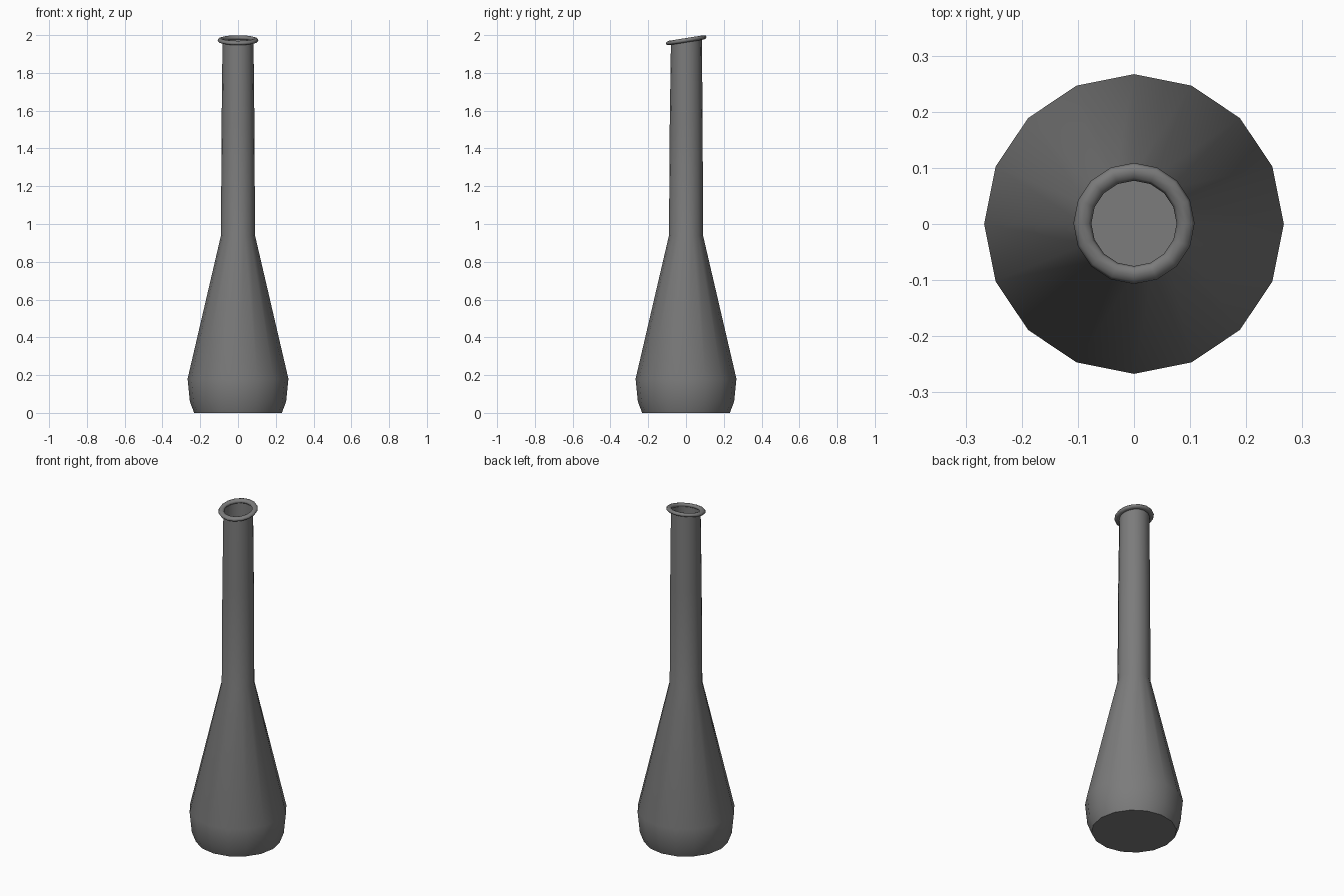
import bpy, bmesh, math

if "Cube" in bpy.data.objects:
    bpy.data.objects.remove(bpy.data.objects["Cube"])

SIDES = 16
TILT = 0.16  # slope of the mouth, rising towards the back

# Dark grey surface
dark = bpy.data.materials.new("dark_grey")
dark.diffuse_color = (0.2, 0.2, 0.2, 1)
dark.use_nodes = True
dark.node_tree.nodes["Principled BSDF"].inputs["Base Color"].default_value = dark.diffuse_color


def lathe(name, rings, cap_bottom=False, closed=False, angle=35):
    """Rings are (radius, height, slope, y offset)."""
    bm = bmesh.new()
    loops = []
    for r, z, slope, oy in rings:
        loop = []
        for i in range(SIDES):
            a = 2 * math.pi * i / SIDES
            x, y = r * math.cos(a), r * math.sin(a)
            loop.append(bm.verts.new((x, y + oy, z + slope * y)))
        loops.append(loop)
    pairs = list(zip(loops, loops[1:]))
    if closed:
        pairs.append((loops[-1], loops[0]))
    for lo, hi in pairs:
        for i in range(SIDES):
            j = (i + 1) % SIDES
            bm.faces.new((lo[i], lo[j], hi[j], hi[i]))
    if cap_bottom:
        bm.faces.new(loops[0][::-1])
    bmesh.ops.recalc_face_normals(bm, faces=bm.faces)
    mesh = bpy.data.meshes.new(name)
    bm.to_mesh(mesh)
    bm.free()
    mesh.materials.append(dark)
    obj = bpy.data.objects.new(name, mesh)
    bpy.context.collection.objects.link(obj)
    bpy.ops.object.select_all(action='DESELECT')
    obj.select_set(True)
    bpy.context.view_layer.objects.active = obj
    bpy.ops.object.shade_smooth_by_angle(angle=math.radians(angle))
    return obj


# Hollow body: rounded foot, conical shoulder, long tapering neck
lathe("bottle_body", [
    (0.232, 0.0, 0, 0),
    (0.255, 0.06, 0, 0),
    (0.267, 0.18, 0, 0),
    (0.090, 0.94, 0, 0),
    (0.087, 1.53, 0, 0.001),
    (0.082, 1.967, TILT, 0.002),
], cap_bottom=True)

# Rounded, tilted lip around the mouth
lip = []
for k in range(8):
    a = 2 * math.pi * k / 8
    lip.append((0.092 + 0.016 * math.cos(a), 1.973 + 0.0115 * math.sin(a), TILT, 0.001))
lathe("mouth_lip", lip, closed=True, angle=80)
